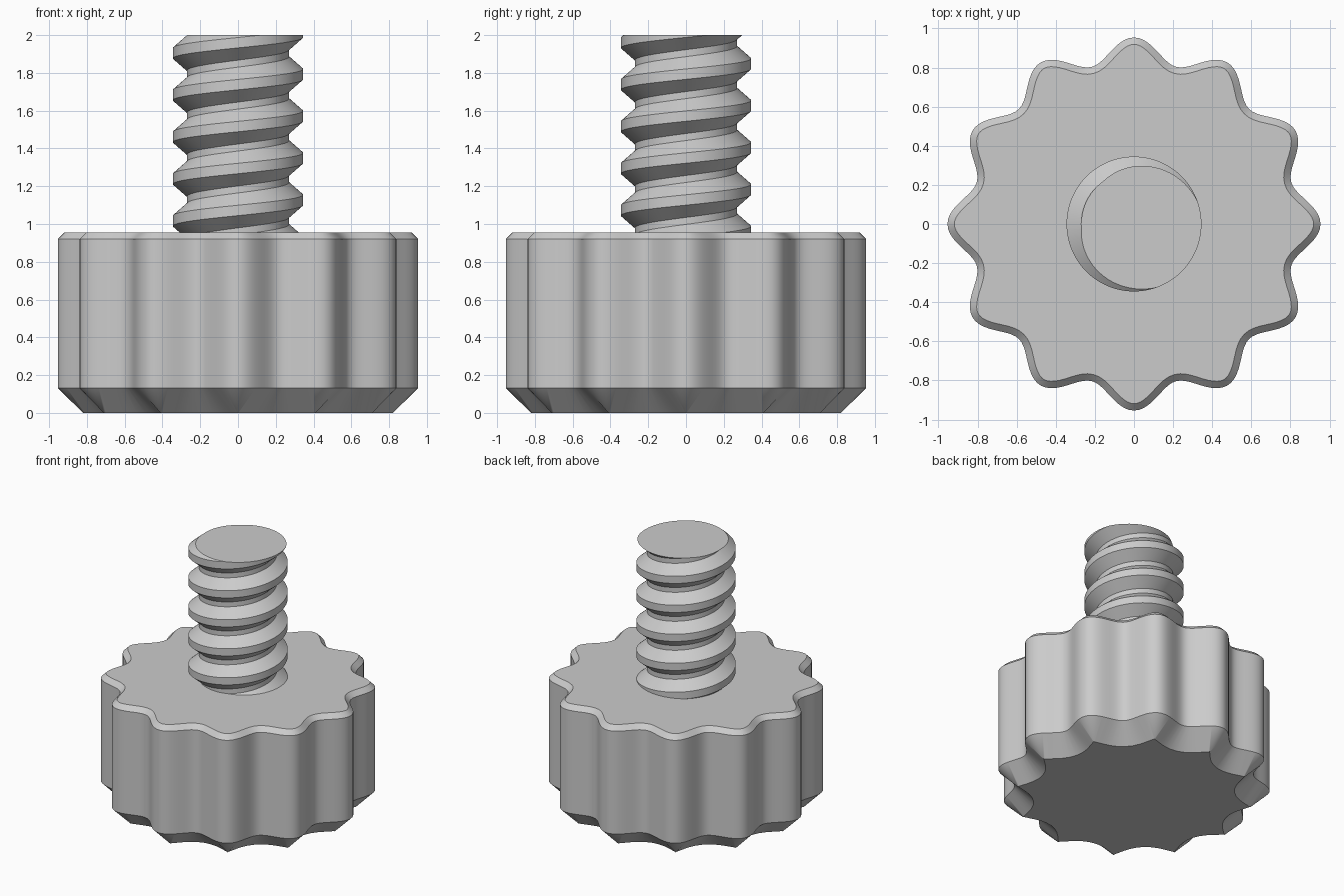
import bpy, bmesh
from math import sin, cos, pi, tau
from mathutils import Vector

cube = bpy.data.objects.get("Cube")
if cube:
    bpy.data.objects.remove(cube)

grey = bpy.data.materials.new("light_grey")
grey.use_nodes = True
colour = (0.6, 0.6, 0.6, 1)
grey.diffuse_color = colour
grey.node_tree.nodes["Principled BSDF"].inputs["Base Color"].default_value = colour


def finish(bm, name):
    bmesh.ops.recalc_face_normals(bm, faces=bm.faces)
    mesh = bpy.data.meshes.new(name)
    bm.to_mesh(mesh)
    bm.free()
    mesh.materials.append(grey)
    obj = bpy.data.objects.new(name, mesh)
    bpy.context.collection.objects.link(obj)
    bpy.ops.object.select_all(action='DESELECT')
    obj.select_set(True)
    bpy.context.view_layer.objects.active = obj
    bpy.ops.object.shade_smooth_by_angle(angle=pi / 6)
    return obj


# Knob outline: twelve rounded lobes
LOBES, STEPS = 12, 20
MEAN, WAVE = 0.893, 0.061


def lobe_outline(inset):
    """One lobe pointing along +x, moved inwards by an even distance."""
    pts = []
    for i in range(STEPS):
        a = (i / STEPS - 0.5) * tau / LOBES
        r = MEAN + WAVE * cos(LOBES * a)
        dr = -WAVE * LOBES * sin(LOBES * a)
        normal = Vector((dr * sin(a) + r * cos(a), r * sin(a) - dr * cos(a))).normalized()
        pts.append((a, Vector((r * cos(a), r * sin(a))) - normal * inset))
    # Points that cross the lobe axis collapse into its tip
    crossed = [p for a, p in pts if a * p.y < 0]
    for p in crossed:
        p.y = 0
    if crossed:
        tip = min(p.x for p in crossed)
        for a, p in pts:
            if abs(p.y) < 1e-6:
                p.x = tip
    return [p for a, p in pts]


# Knob body: stacked outlines with chamfers at both ends
bm = bmesh.new()
rings = []
for z, inset in ((0, 0.132), (0.132, 0), (0.92, 0), (0.955, 0.035)):
    lobe = lobe_outline(inset)
    ring = []
    for k in range(LOBES):
        c, s = cos(k * tau / LOBES), sin(k * tau / LOBES)
        ring += [bm.verts.new((p.x * c - p.y * s, p.x * s + p.y * c, z)) for p in lobe]
    rings.append(ring)
for low, high in zip(rings, rings[1:]):
    for i in range(len(low)):
        bm.faces.new((low[i - 1], low[i], high[i], high[i - 1]))
bm.faces.new(rings[0][::-1])
bm.faces.new(rings[-1])
bmesh.ops.remove_doubles(bm, verts=bm.verts, dist=1e-5)
finish(bm, "knob")

# Threaded shaft: a trapezoid profile wound as a right-handed helix
PITCH, TURNS, SIDES = 0.222, 8, 72
CREST, ROOT = 0.345, 0.27
HALF, FLANK = 0.0275, 0.065
profile = [(-HALF - FLANK, ROOT), (-HALF, CREST), (HALF, CREST), (HALF + FLANK, ROOT)]
start = 2 + PITCH * (25 / 360 - TURNS + 2)
column = [(start + PITCH * t + dz, r) for t in range(TURNS) for dz, r in profile]

bm = bmesh.new()
grid = []
for j in range(SIDES):
    a = tau * j / SIDES
    grid.append([bm.verts.new((r * cos(a), r * sin(a), z + PITCH * j / SIDES))
                 for z, r in column])
turn = len(profile)
grid.append(grid[0][turn:])     # one full turn climbs one pitch
for left, right in zip(grid, grid[1:]):
    for i in range(min(len(left), len(right)) - 1):
        bm.faces.new((left[i], right[i], right[i + 1], left[i + 1]))

# Trim both ends flat and cap them
for z, up in ((2, 1), (0.9, -1)):
    cut = bmesh.ops.bisect_plane(bm, geom=bm.verts[:] + bm.edges[:] + bm.faces[:],
                                 plane_co=(0, 0, z), plane_no=(0, 0, up), clear_outer=True)
    rim = [e for e in cut["geom_cut"] if isinstance(e, bmesh.types.BMEdge)]
    bmesh.ops.holes_fill(bm, edges=rim, sides=0)
finish(bm, "threaded_shaft")
